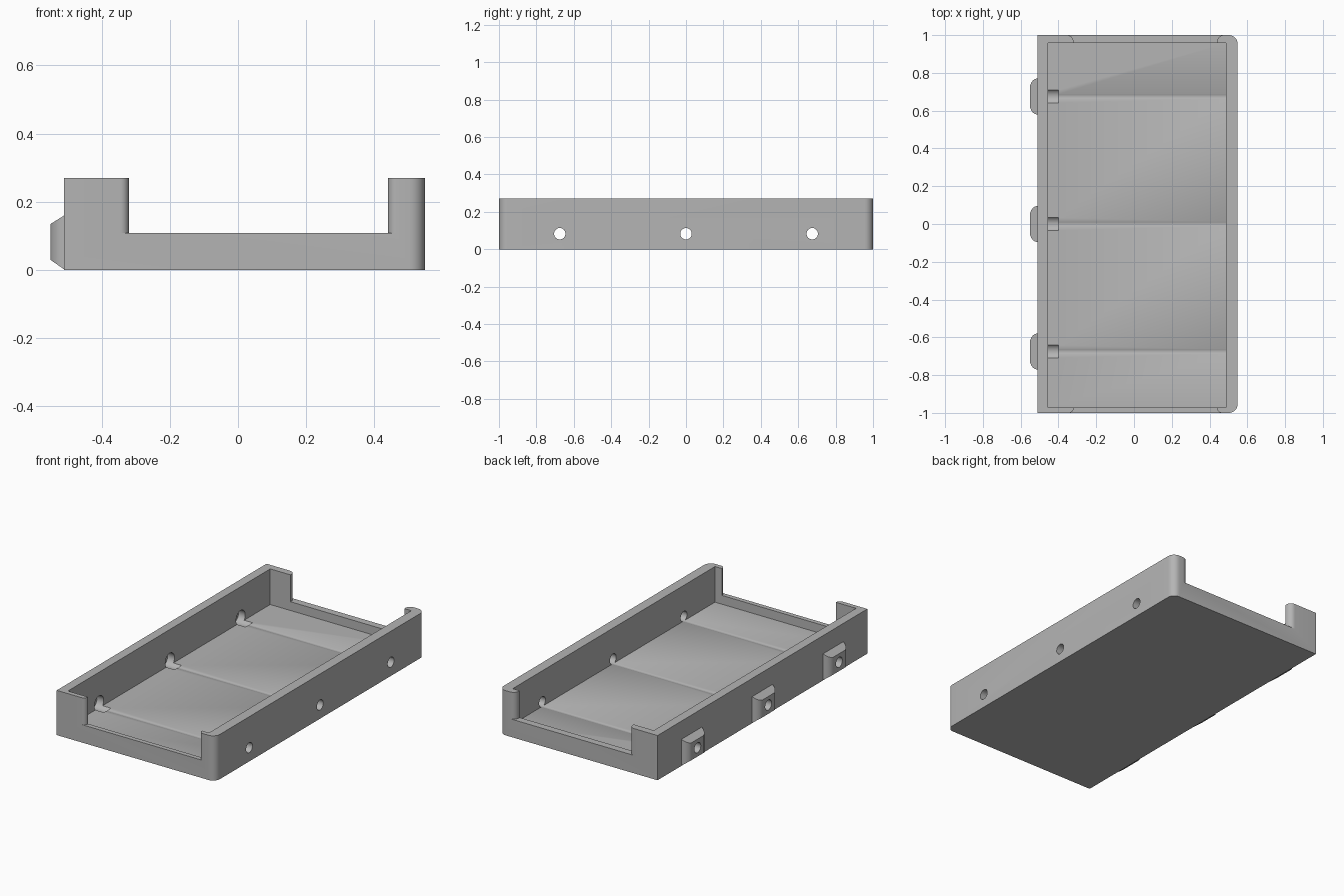
import bpy, bmesh
from math import pi, sin, cos
from mathutils import Matrix

if "Cube" in bpy.data.objects:
    bpy.data.objects.remove(bpy.data.objects["Cube"], do_unlink=True)

grey = bpy.data.materials.new("light grey")
grey.use_nodes = True
colour = (0.46, 0.46, 0.46, 1)
grey.diffuse_color = colour
grey.node_tree.nodes["Principled BSDF"].inputs["Base Color"].default_value = colour

X0, X1 = -0.51, 0.548           # outer sides of the tray
HEIGHT, FLOOR, LIP = 0.27, 0.055, 0.108
IN_X0, IN_X1, IN_Y0, IN_Y1 = -0.455, 0.487, -0.972, 0.957
HOLE_Z, PITCH = 0.083, 0.675


def make(name, bm):
    bmesh.ops.recalc_face_normals(bm, faces=bm.faces)
    mesh = bpy.data.meshes.new(name)
    bm.to_mesh(mesh)
    bm.free()
    mesh.materials.append(grey)
    obj = bpy.data.objects.new(name, mesh)
    bpy.context.collection.objects.link(obj)
    return obj


def prism(name, outline, z0, z1):
    bm = bmesh.new()
    face = bm.faces.new([bm.verts.new((x, y, z0)) for x, y in outline])
    top = bmesh.ops.extrude_face_region(bm, geom=[face])["geom"]
    verts = [v for v in top if isinstance(v, bmesh.types.BMVert)]
    bmesh.ops.translate(bm, verts=verts, vec=(0, 0, z1 - z0))
    return make(name, bm)


def arc(cx, cy, r, start, end, steps=8):
    angles = [start + (end - start) * i / steps for i in range(steps + 1)]
    return [(cx + r * cos(a), cy + r * sin(a)) for a in angles]


def rod(name, x0, x1, y, r):
    bm = bmesh.new()
    place = Matrix.Translation(((x0 + x1) / 2, y, HOLE_Z)) @ Matrix.Rotation(pi / 2, 4, 'Y')
    bmesh.ops.create_cone(bm, cap_ends=True, segments=32, radius1=r, radius2=r,
                          depth=x1 - x0, matrix=place)
    return make(name, bm)


def combine(target, other, operation):
    mod = target.modifiers.new("combine", 'BOOLEAN')
    mod.object, mod.operation, mod.solver = other, operation, 'EXACT'
    bpy.context.view_layer.objects.active = target
    bpy.ops.object.modifier_apply(modifier=mod.name)
    bpy.data.objects.remove(other, do_unlink=True)


def boss(y):
    # stack of rectangles that narrow outwards, curved at the sides
    bm = bmesh.new()
    rings = []
    for x, half in ((-0.48, 0.097), (X0, 0.097), (-0.523, 0.093), (-0.535, 0.085),
                    (-0.544, 0.073), (-0.55, 0.06)):
        t = max(0, (X0 - x) / 0.04)
        low, high = 0.002 + 0.028 * t, 0.16 - 0.025 * t
        rings.append([bm.verts.new((x, y + s * half, z))
                      for s, z in ((-1, low), (1, low), (1, high), (-1, high))])
    for a, b in zip(rings, rings[1:]):
        for i in range(4):
            j = (i + 1) % 4
            bm.faces.new((a[i], a[j], b[j], b[i]))
    bm.faces.new(rings[0])
    bm.faces.new(rings[-1])
    return make("boss", bm)


# Tray block with two rounded corners
R = 0.045
outline = [(X0, 1), (X0, -1)]
outline += arc(X1 - R, -1 + R, R, -pi / 2, 0) + arc(X1 - R, 1 - R, R, 0, pi / 2)
tray = prism("tray", outline, 0, HEIGHT)

# Bosses on the thick side
for i in (-1, 0, 1):
    combine(tray, boss(i * PITCH), 'UNION')

# Inner cavity
cavity = [(IN_X0, IN_Y0), (IN_X1, IN_Y0), (IN_X1, IN_Y1), (IN_X0, IN_Y1)]
combine(tray, prism("cavity_cutter", cavity, FLOOR, 0.5), 'DIFFERENCE')

# Open notch in each end wall, flared where the posts are rounded
NX0, NX1 = -0.32, 0.44
for side, r in ((-1, 0.025), (1, 0.035)):
    notch = [(NX0, 0.8)] + arc(NX0 - r, 1 - r, r, 0, pi / 2) + [(NX0 - r, 1.1)]
    notch += [(NX1 + r, 1.1)] + arc(NX1 + r, 1 - r, r, pi / 2, pi) + [(NX1, 0.8)]
    notch = [(x, side * y) for x, y in notch]
    combine(tray, prism("notch_cutter", notch, LIP, 0.5), 'DIFFERENCE')

# Cross holes with a wider recess behind each boss
for i in (-1, 0, 1):
    combine(tray, rod("hole_cutter", -0.7, 0.7, i * PITCH, 0.0305), 'DIFFERENCE')
    combine(tray, rod("recess_cutter", -0.5, -0.4, i * PITCH, 0.044), 'DIFFERENCE')

bpy.ops.object.select_all(action='DESELECT')
tray.select_set(True)
bpy.context.view_layer.objects.active = tray
bpy.ops.object.shade_smooth_by_angle(angle=pi / 6)
